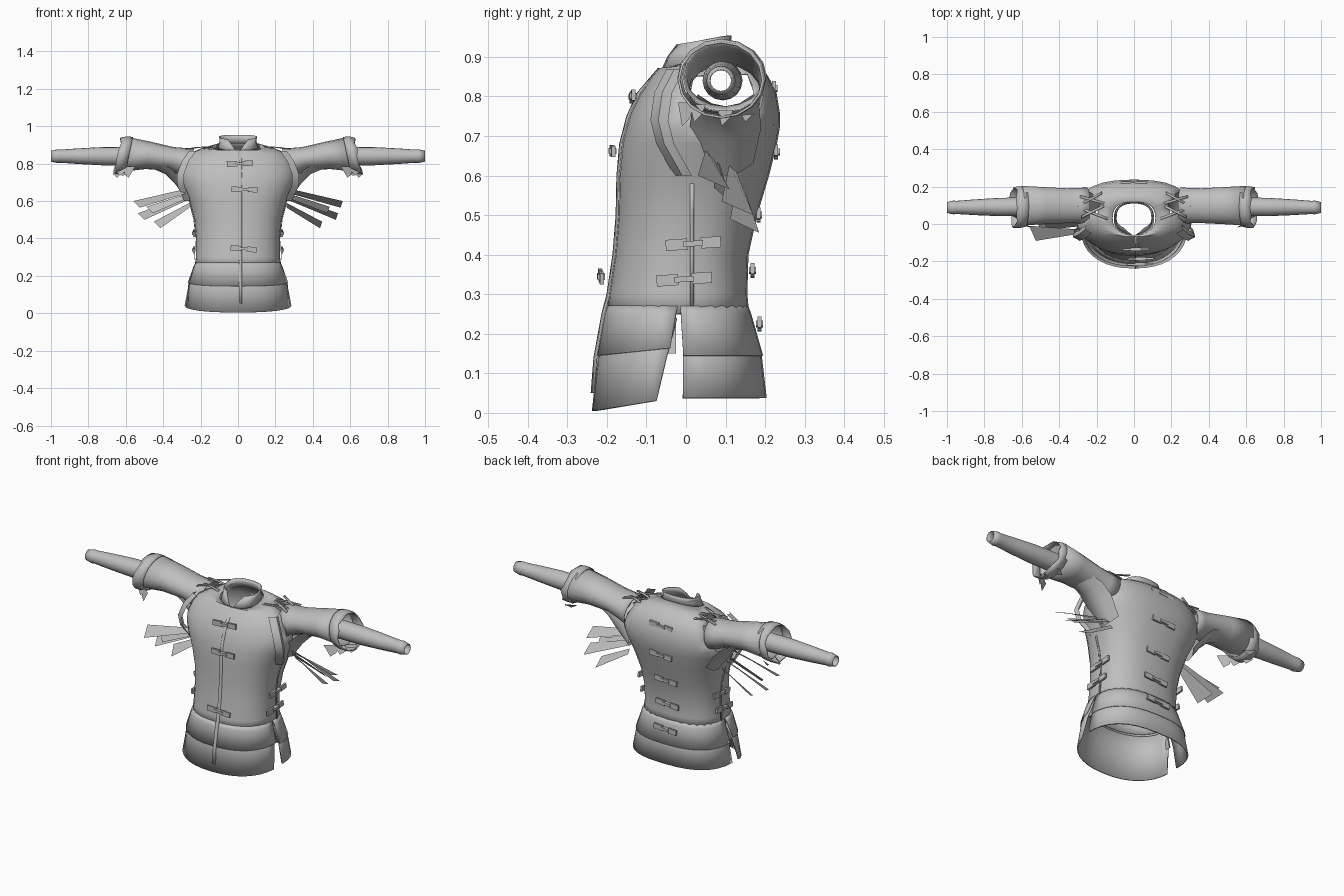
import bpy, bmesh, math, random
from mathutils import Vector, Euler

random.seed(4)
cube = bpy.data.objects.get("Cube")
if cube:
    bpy.data.objects.remove(cube, do_unlink=True)

cloth = bpy.data.materials.new("grey_cloth")
cloth.use_nodes = True
GREY = (0.52, 0.52, 0.52, 1)
cloth.diffuse_color = GREY
cloth.node_tree.nodes["Principled BSDF"].inputs["Base Color"].default_value = GREY


def finish(name, bm, thickness=0.0):
    bmesh.ops.recalc_face_normals(bm, faces=bm.faces)
    mesh = bpy.data.meshes.new(name)
    bm.to_mesh(mesh)
    bm.free()
    ob = bpy.data.objects.new(name, mesh)
    bpy.context.collection.objects.link(ob)
    mesh.materials.append(cloth)
    if thickness:
        mod = ob.modifiers.new("thickness", 'SOLIDIFY')
        mod.thickness = thickness
        mod.offset = -1
    bpy.ops.object.select_all(action='DESELECT')
    ob.select_set(True)
    bpy.context.view_layer.objects.active = ob
    bpy.ops.object.shade_smooth_by_angle(angle=math.radians(32))


def sheet(name, rows, closed=False, thickness=0.0, hole=None):
    """Skin a list of point rows, leaving out faces inside a hole."""
    bm = bmesh.new()
    vs = [[bm.verts.new(p) for p in row] for row in rows]
    n = len(rows[0])
    for a, b in zip(vs, vs[1:]):
        for i in range(n if closed else n - 1):
            j = (i + 1) % n
            bm.faces.new((a[i], a[j], b[j], b[i]))
    if hole:
        cut = [f for f in bm.faces if hole(f.calc_center_median())]
        bmesh.ops.delete(bm, geom=cut, context='FACES')
    finish(name, bm, thickness)


def spow(v, e):
    return math.copysign(abs(v) ** e, v)


def body_row(z, hw, front, back, start=0, end=360, n=28, lift=0, tilt=0):
    """Horizontal section; lift raises the sides, tilt raises the back."""
    full = end - start == 360
    row = []
    for i in range(n):
        t = math.radians(start + (end - start) * i / (n if full else n - 1))
        e = 0.78 if math.sin(t) > 0 else 0.88
        c, s = spow(math.cos(t), e), spow(math.sin(t), e)
        row.append((hw * c, (front + back) / 2 + (back - front) / 2 * s,
                    z + lift * (1 - abs(s)) + tilt * s))
    return row


def tube_row(x, y, z, ry, rz, n=16, slant=0, jag=0):
    """Section across an arm."""
    row = []
    for i in range(n):
        t = math.tau * i / n
        row.append((x - slant * math.sin(t) + random.uniform(-jag, jag) * math.copysign(1, x),
                    y + ry * math.cos(t), z + rz * math.sin(t)))
    return row


def armhole(p):
    return abs(p.x) > 0.2 and ((p.y - 0.09) / 0.085) ** 2 + ((p.z - 0.795) / 0.085) ** 2 < 1


# Torso: height, half width, front, back, tilt
torso = [(0.25, 0.232, -0.200, 0.160, 0), (0.30, 0.225, -0.195, 0.155, 0),
         (0.40, 0.225, -0.180, 0.158, 0), (0.50, 0.235, -0.172, 0.180, 0),
         (0.60, 0.262, -0.170, 0.210, 0), (0.68, 0.298, -0.163, 0.230, 0),
         (0.72, 0.312, -0.153, 0.237, 0), (0.76, 0.312, -0.141, 0.237, 0),
         (0.81, 0.295, -0.118, 0.228, 0.005), (0.855, 0.260, -0.088, 0.202, 0.005),
         (0.882, 0.195, -0.068, 0.165, 0.01), (0.895, 0.115, -0.058, 0.120, 0.025)]
sheet("torso", [body_row(z, w, f, b, tilt=t) for z, w, f, b, t in torso], True, 0.005, armhole)

# Standing collar with an open front
sheet("collar", [body_row(0.888, 0.108, -0.062, 0.118, -86, 266, 24, tilt=0.02),
                 body_row(0.918, 0.098, -0.050, 0.114, -74, 254, 24, tilt=0.018),
                 body_row(0.942, 0.102, -0.033, 0.116, -60, 240, 24, tilt=0.012)],
      thickness=0.005)

# Skirt: overlapping layers, split at both sides
for label, side in (("front", 180), ("back", 0)):
    fr = label == "front"

    def panel(z, w, f, b, gap, drop):
        a = gap if fr else 1
        return body_row(z, w, f, b, side + a, side + 180 - a, 17, lift=drop if fr else 0)

    low = 0.005 if fr else 0.038
    sheet(label + "_skirt", [panel(0.24, 0.236, -0.202, 0.165, 1, 0),
                             panel(0.15, 0.265, -0.222, 0.191, 7, 0),
                             panel(low, 0.286, -0.238, 0.204, 13, 0.036)], thickness=0.008)
    sheet(label + "_peplum", [panel(0.272, 0.228, -0.199, 0.157, 0, 0),
                              panel(0.250, 0.238, -0.207, 0.165, 1, 0),
                              panel(0.145, 0.269, -0.226, 0.195, 5, 0.022)], thickness=0.003)

# Front opening: narrow overlapping edge from neck to hem
opening = [(0.872, -0.066), (0.81, -0.119), (0.75, -0.146), (0.68, -0.164), (0.60, -0.171),
           (0.50, -0.173), (0.40, -0.181), (0.30, -0.196), (0.25, -0.209), (0.14, -0.229),
           (0.05, -0.236)]
sheet("front_placket", [[(0.006 + 0.01 * k, y - 0.005 * (1 - k), z) for k in (0, 1, 1.6)]
                        for z, y in opening], thickness=0.002)


def box(bm, loc, size, rot):
    for v in bmesh.ops.create_cube(bm, size=1)["verts"]:
        p = Vector((v.co.x * size[0], v.co.y * size[1], v.co.z * size[2]))
        v.co = rot @ p + loc


def toggle(name, loc, turn, roll):
    """Two cloth tabs joined by a short bar."""
    bm = bmesh.new()
    rot = Euler((0, math.radians(roll), math.radians(turn))).to_matrix()
    for dx, size in ((-0.042, (0.055, 0.010, 0.028)), (0.045, (0.05, 0.010, 0.028)),
                     (0, (0.05, 0.018, 0.014))):
        box(bm, Vector(loc) + rot @ Vector((dx, 0, 0)), size, rot)
    finish(name, bm)


for i, (x, y, z) in enumerate([(0.01, -0.135, 0.80), (0.035, -0.186, 0.662),
                               (0.03, -0.215, 0.345)]):
    toggle(f"front_toggle_{i}", (x, y, z), 2, -3 + 4 * i)
for i, (y, z) in enumerate([(0.222, 0.82), (0.228, 0.66), (0.183, 0.50), (0.168, 0.36),
                            (0.186, 0.225)]):
    toggle(f"back_toggle_{i}", (0, y, z), 180, 4)

LACES = [(0.14, 0.02, 0.27, 0.07), (0.16, 0.09, 0.28, 0.03), (0.15, 0.10, 0.29, 0.14),
         (0.17, 0.16, 0.28, 0.10)]

for s, label in ((1, "left"), (-1, "right")):
    # Side fastenings and seam
    for z, y in ((0.428, 0.018), (0.338, -0.005)):
        toggle(f"{label}_side_toggle_{z}", (s * 0.236, y, z), s * 90, -4 * s)
    sheet(label + "_side_seam", [[(s * x, y, z) for y in (0.01, 0.02)]
                                 for z, x in ((0.27, 0.234), (0.4, 0.228), (0.5, 0.238),
                                              (0.58, 0.258))], thickness=0.002)
    # Hanging strip behind the side slit
    sheet(label + "_side_strip", [[(s * x, y, z) for y in (-0.05, -0.025)]
                                  for z, x in ((0.26, 0.225), (0.15, 0.25))])

    # Inner sleeve
    inner = [(0.3, 0.045), (0.5, 0.05), (0.72, 0.049), (0.85, 0.042), (0.95, 0.035),
             (0.965, 0.037), (1.0, 0.029)]
    sheet(label + "_inner_sleeve", [tube_row(s * x, 0.098 - 0.01 * x, 0.84, r, r)
                                    for x, r in inner], True, 0.003)
    # Outer sleeve: distance, centre height, depth radius, height radius
    outer = [(0.25, 0.800, 0.098, 0.085), (0.30, 0.812, 0.094, 0.072),
             (0.36, 0.827, 0.093, 0.062), (0.48, 0.844, 0.099, 0.073),
             (0.60, 0.85, 0.106, 0.092)]
    sheet(label + "_outer_sleeve", [tube_row(s * x, 0.098, z, ry, rz, slant=s * 0.015)
                                    for x, z, ry, rz in outer], True, 0.004)
    # Cuff with an uneven rim
    sheet(label + "_cuff", [tube_row(s * 0.582, 0.092, 0.847, 0.108, 0.096, slant=s * 0.02),
                            tube_row(s * 0.615, 0.09, 0.845, 0.112, 0.101, slant=s * 0.02),
                            tube_row(s * 0.642, 0.088, 0.842, 0.109, 0.098, slant=s * 0.02,
                                     jag=0.008)], True, 0.006)
    # Torn pieces under the cuff
    for i, (x, y) in enumerate([(0.57, 0.0), (0.61, 0.03), (0.63, 0.10), (0.60, 0.16)]):
        top, tip = 0.785 - 0.2 * y, 0.725 + 0.01 * (i % 2)
        sheet(f"{label}_cuff_scrap_{i}",
              [[(s * (x - 0.02), y - 0.02, top), (s * (x + 0.03), y + 0.02, top)],
               [(s * (x + 0.015), y - 0.01, tip), (s * (x + 0.04), y + 0.01, tip + 0.02)]])
    # Underarm gusset
    path = [(0.46, 0.775, 0.07), (0.39, 0.745, 0.085), (0.335, 0.69, 0.09), (0.27, 0.60, 0.07)]
    sheet(label + "_underarm", [[(s * (x - 0.03 * k * k), 0.1 + w * k, z + 0.03 * k * k)
                                 for k in (-1, -0.5, 0, 0.5, 1)] for x, z, w in path])
    # Raised front edge of the armhole
    edge = [(0.25, -0.03, 0.868), (0.29, -0.06, 0.81), (0.315, -0.07, 0.74),
            (0.312, -0.055, 0.68), (0.275, -0.01, 0.60)]
    sheet(label + "_armhole_edge", [[(s * (x - 0.025), y - 0.02, z), (s * (x + 0.012), y, z),
                                     (s * (x + 0.004), y + 0.025, z)] for x, y, z in edge])
    # Shoulder laces
    for i, (x1, y1, x2, y2) in enumerate(LACES):
        points = ((x1, y1, 0.892), ((x1 + x2) / 2, (y1 + y2) / 2, 0.889), (x2, y2, 0.88))
        sheet(f"{label}_lace_{i}", [[(s * x, y + d, z) for d in (0, 0.014)]
                                    for x, y, z in points], thickness=0.004)

    # Torn strips fanning out below the arm
    y0, pull = (0.08, 0.012) if s > 0 else (0.0, 0.035)
    strips = [((0.28, 0.665), (0.56, 0.60), -0.03, 0.06), ((0.27, 0.63), (0.535, 0.535), 0.03, 0.06),
              ((0.26, 0.59), (0.45, 0.49), 0.05, 0.055), ((0.27, 0.64), (0.49, 0.57), 0.0, 0.03)]
    for i, ((bx, bz), (tx, tz), dy, spread) in enumerate(strips):
        y, w = y0 + dy, s * spread
        sheet(f"{label}_torn_strip_{i}",
              [[(s * bx, y, bz), (s * bx, y + w / 3, bz - 0.025)],
               [(s * tx, y - w / 3, tz), (s * (tx - pull), y + w, tz - 0.035)]])
